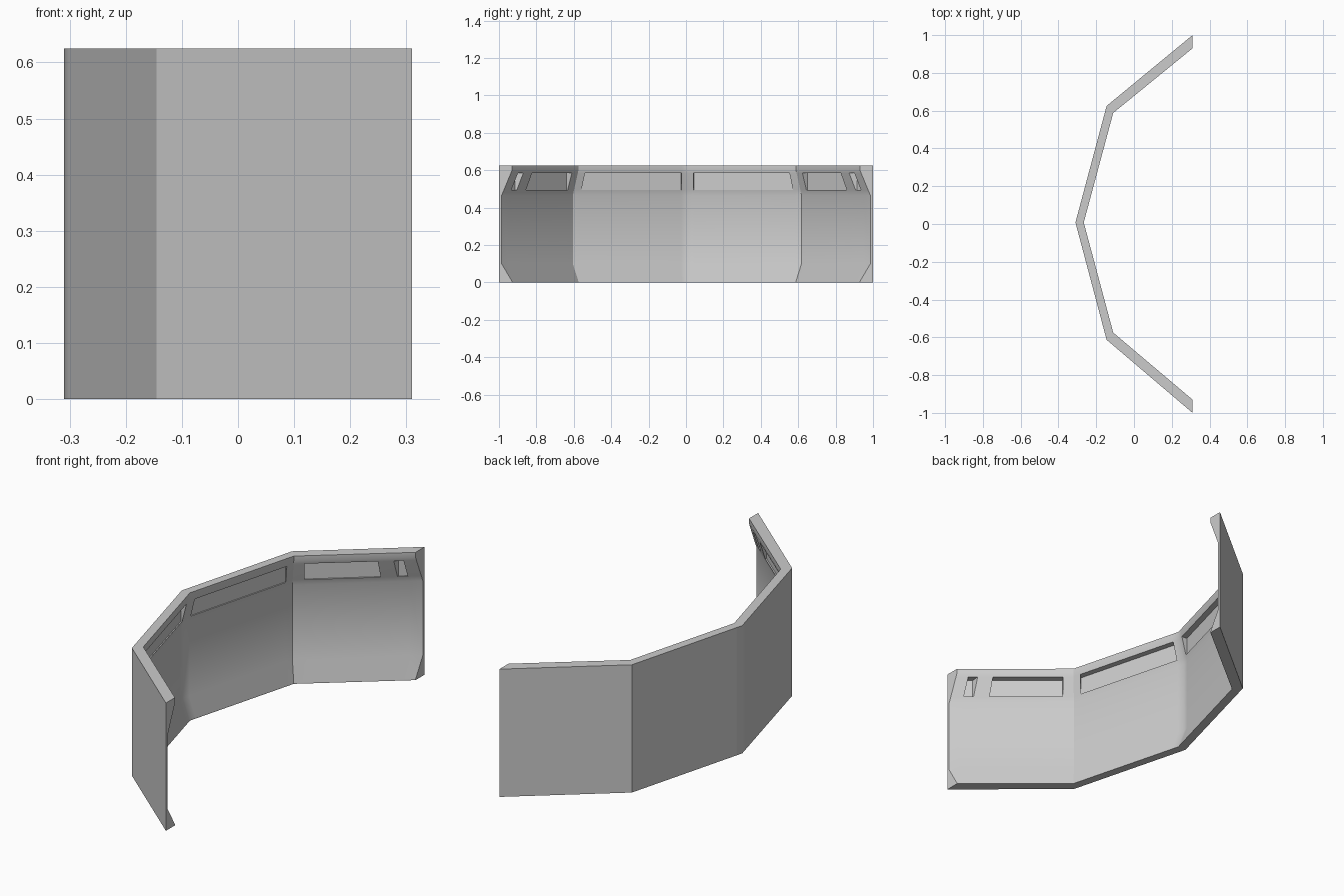
import bpy, bmesh
from mathutils import Vector

if "Cube" in bpy.data.objects:
    bpy.data.objects.remove(bpy.data.objects["Cube"])

# Plan of the wall: outer and inner corner points at full thickness
OUTER = [(0.31, 1.0), (-0.145, 0.625), (-0.31, 0.008), (-0.145, -0.613), (0.31, -1.0)]
INNER = [(0.31, 0.93), (-0.11, 0.588), (-0.266, 0.008), (-0.11, -0.575), (0.31, -0.93)]

# Section of the inner face: height and share of full thickness
ROWS = [(0.0, 1.0), (0.005, 1.0), (0.1, 0.2), (0.465, 0.2), (0.493, 0.37),
        (0.584, 0.91), (0.6, 1.0), (0.625, 1.0)]
WINDOW_ROW = 4
FLOOR = 0.24

# Window edges along each kind of panel (0 = towards the middle of the wall)
END_COLS = [0, 0.09, 0.685, 0.815, 0.895, 1]
MID_COLS = [0, 0.055, 0.935, 1]

# Stations along the wall: (panel, position), with columns that hold windows
stations, windows = [], set()
for panel, cols in enumerate([END_COLS, MID_COLS, MID_COLS, END_COLS]):
    if panel < 2:
        cols = [1 - c for c in reversed(cols)]
    base = len(stations) - (1 if stations else 0)
    windows |= {base + i for i in range(1, len(cols) - 1, 2)}
    stations += [(panel, c) for c in (cols if panel == 0 else cols[1:])]


def point(station, share, z):
    panel, s = station
    o = Vector(OUTER[panel]).lerp(Vector(OUTER[panel + 1]), s)
    i = Vector(INNER[panel]).lerp(Vector(INNER[panel + 1]), s)
    return (*o.lerp(i, share), z)


bm = bmesh.new()
# Each ring runs up the inner face and back down the flat outer face
rings = []
for st in stations:
    section = ROWS + [(0.625, 0.0), (0.0, 0.0)]
    rings.append([bm.verts.new(point(st, share, z)) for z, share in section])

n = len(rings[0])
for i in range(len(rings) - 1):
    for j in range(n):
        k = (j + 1) % n
        a, b = rings[i], rings[i + 1]
        quad = [a[j], b[j], b[k], a[k]]
        if j == WINDOW_ROW and i in windows:
            # Recessed window pocket in the sloped upper band
            corners = [(stations[i], j), (stations[i + 1], j),
                       (stations[i + 1], k), (stations[i], k)]
            deep = [bm.verts.new(point(s, FLOOR, ROWS[r][0])) for s, r in corners]
            bm.faces.new(deep)
            for q in range(4):
                p = (q + 1) % 4
                bm.faces.new([quad[q], quad[p], deep[p], deep[q]])
        else:
            bm.faces.new(quad)

# End caps
bm.faces.new(rings[0])
bm.faces.new(list(reversed(rings[-1])))
bmesh.ops.recalc_face_normals(bm, faces=bm.faces)

mesh = bpy.data.meshes.new("barrier_wall")
bm.to_mesh(mesh)
bm.free()
wall = bpy.data.objects.new("barrier_wall", mesh)
bpy.context.collection.objects.link(wall)

# Soft transitions in the section, crisp corners and pockets
bpy.context.view_layer.objects.active = wall
wall.select_set(True)
bpy.ops.object.shade_smooth_by_angle(angle=0.56)
